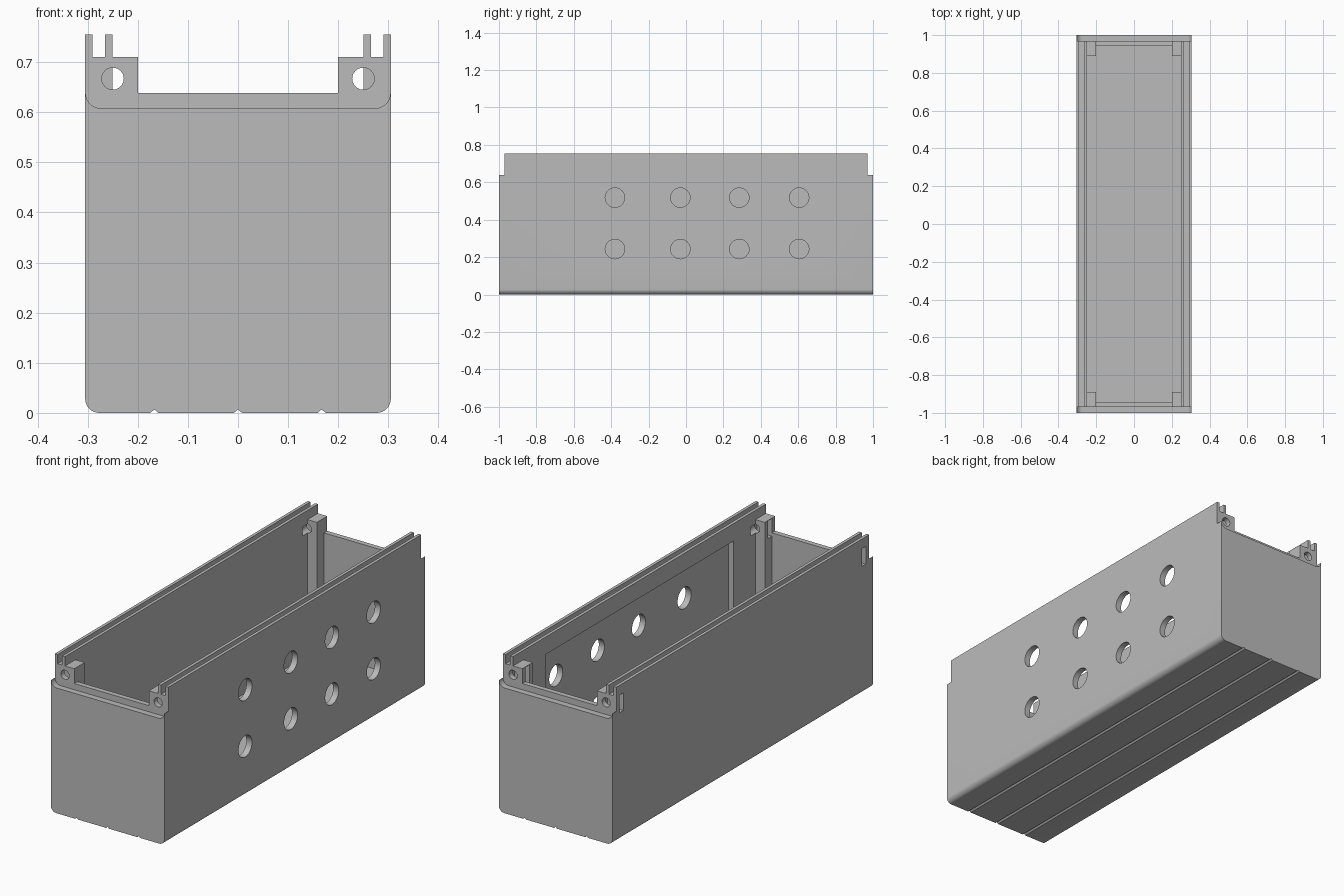
import bpy, bmesh, math
from mathutils import Vector

cube = bpy.data.objects.get("Cube")
if cube:
    bpy.data.objects.remove(cube, do_unlink=True)

grey = bpy.data.materials.new("plain grey")
grey.use_nodes = True
grey.diffuse_color = (0.5, 0.5, 0.5, 1)
grey.node_tree.nodes["Principled BSDF"].inputs["Base Color"].default_value = (0.5, 0.5, 0.5, 1)


def prism(name, pts, axis, lo, hi):
    """Extrude a 2D outline along an axis; outlines are (y,z), (x,z) or (x,y)."""
    def place(p, d):
        return {"x": Vector((d, p[0], p[1])),
                "y": Vector((p[0], d, p[1])),
                "z": Vector((p[0], p[1], d))}[axis]
    bm = bmesh.new()
    face = bm.faces.new([bm.verts.new(place(p, lo)) for p in pts])
    ext = bmesh.ops.extrude_face_region(bm, geom=[face])
    verts = [g for g in ext["geom"] if isinstance(g, bmesh.types.BMVert)]
    bmesh.ops.translate(bm, verts=verts, vec=place((0, 0), hi - lo))
    bmesh.ops.recalc_face_normals(bm, faces=bm.faces)
    mesh = bpy.data.meshes.new(name)
    bm.to_mesh(mesh)
    bm.free()
    mesh.materials.append(grey)
    obj = bpy.data.objects.new(name, mesh)
    bpy.context.collection.objects.link(obj)
    return obj


def arc(cx, cz, r, a, b, n=8):
    return [(cx + r * math.cos(math.radians(a + (b - a) * i / n)),
             cz + r * math.sin(math.radians(a + (b - a) * i / n))) for i in range(n + 1)]


def rect(a, b, c, d):
    return [(a, c), (b, c), (b, d), (a, d)]


def circle(cx, cz, r):
    return arc(cx, cz, r, 0, 360, 32)[:-1]


W, TOP, R = 0.305, 0.755, 0.028

# Outer block with rounded bottom edges and three V grooves underneath
outline = [(-W, TOP)] + arc(-W + R, R, R, 180, 270)
for x in (-0.167, 0, 0.167):
    outline += [(x - 0.008, 0), (x, 0.007), (x + 0.008, 0)]
outline += arc(W - R, R, R, 270, 360) + [(W, TOP)]
body = prism("enclosure_body", outline, "y", -1, 1)


def cut(pts, axis, lo, hi):
    cutter = prism("cutter", pts, axis, lo, hi)
    cutter.hide_render = True
    mod = body.modifiers.new("cut", "BOOLEAN")
    mod.operation, mod.solver, mod.object = "DIFFERENCE", "EXACT", cutter
    bpy.context.view_layer.objects.active = body
    bpy.ops.object.modifier_apply(modifier=mod.name)
    bpy.data.objects.remove(cutter, do_unlink=True)


# Cavity, leaving a square post in each corner
ix, iy, px, py = 0.25, 0.945, 0.2, 0.89
cut([(-px, -iy), (px, -iy), (px, -py), (ix, -py), (ix, py), (px, py),
     (px, iy), (-px, iy), (-px, py), (-ix, py), (-ix, -py), (-px, -py)], "z", 0.05, 1)

# Lowered post tops and lower end walls
cut(rect(-ix, ix, 0.71, 1), "y", -1.1, 1.1)
cut(rect(-px, px, 0.638, 1), "y", -1.1, 1.1)

# Lid ledges at both ends, with rounded lower corners
ledge = ([(-0.4, 0.9), (-0.4, 0.636)] + arc(-W + 0.031, 0.638, 0.03, 180, 270)
         + arc(W - 0.031, 0.638, 0.03, 270, 360) + [(0.4, 0.636), (0.4, 0.9)])
for lo, hi in ((-1.1, -0.97), (0.97, 1.1)):
    cut(ledge, "y", lo, hi)

for s in (-1, 1):
    # Slot along the top of each side wall
    a, b = sorted((s * 0.265, s * 0.29))
    cut(rect(a, b, 0.71, 1), "y", -1.1, 1.1)
    # Screw holes through the posts, and nut slots opening toward -x
    for e in (-1, 1):
        lo, hi = sorted((e * 0.85, e * 1.1))
        cut(circle(s * 0.25, 0.667, 0.022), "y", lo, hi)
        lo, hi = (-0.4, -0.22) if s < 0 else (0.19, 0.28)
        cut(rect(e * 0.93 - 0.014, e * 0.93 + 0.014, 0.622, 0.708), "x", lo, hi)

# Inside panel recess and round openings in the perforated wall
cut(rect(-0.72, 0.72, 0.09, 0.67), "x", 0.2, 0.275)
for y in (-0.38, -0.03, 0.285, 0.605):
    for z in (0.243, 0.518):
        cut(circle(y, z, 0.052), "x", 0.2, 0.4)

# Smooth the rounded edges only
bpy.ops.object.select_all(action="DESELECT")
body.select_set(True)
bpy.context.view_layer.objects.active = body
bpy.ops.object.shade_smooth_by_angle(angle=math.radians(30))
